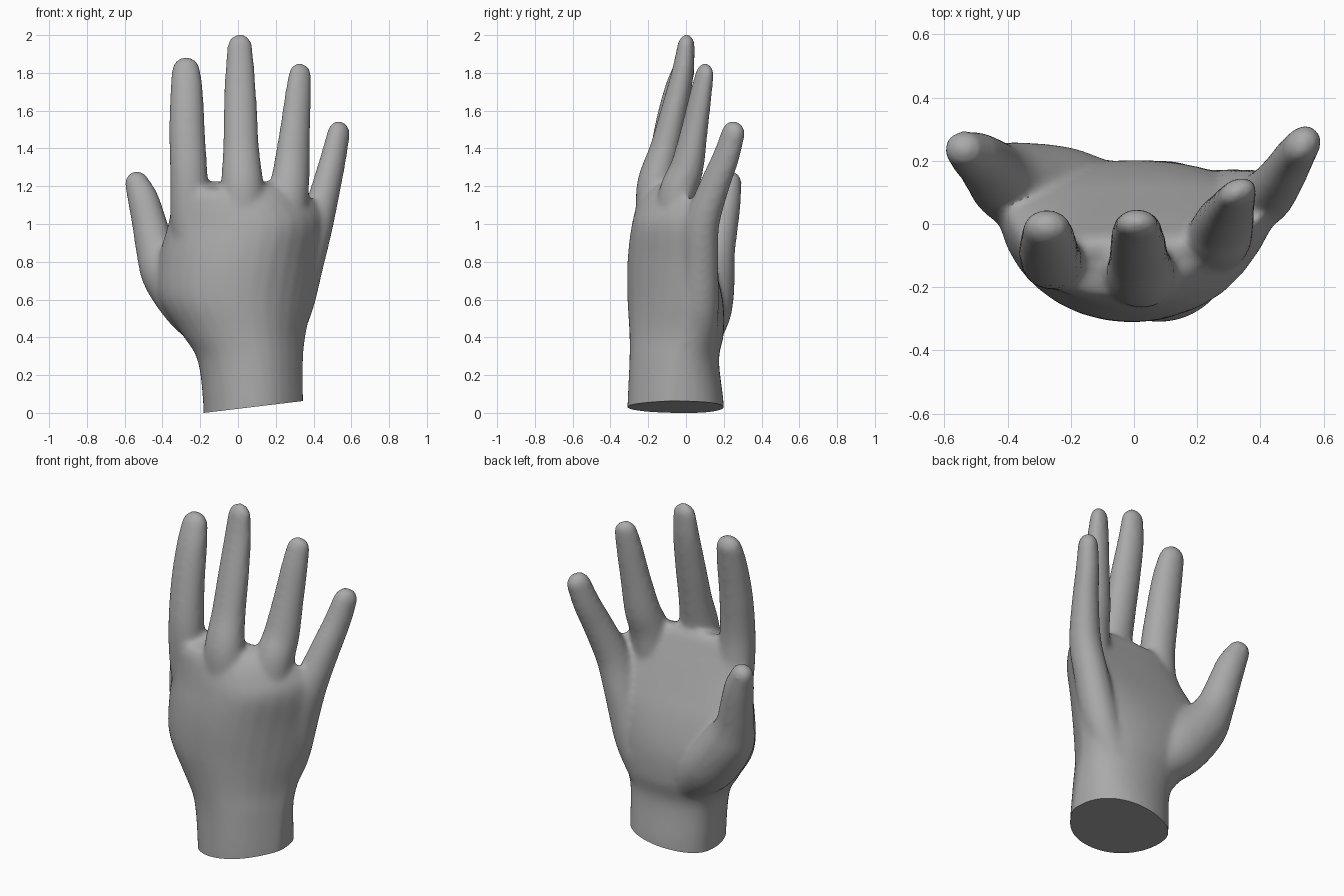
import bpy, bmesh, math
from mathutils import Vector

cube = bpy.data.objects.get("Cube")
if cube:
    bpy.data.objects.remove(cube, do_unlink=True)

SIDES = 32
TURN = [math.tau * i / SIDES for i in range(SIDES)]
bm = bmesh.new()


def loft(rings):
    """Skin a list of closed rings and cap both ends."""
    loops = [[bm.verts.new(p) for p in ring] for ring in rings]
    faces = [bm.faces.new(loops[0]), bm.faces.new(loops[-1])]
    for a, b in zip(loops, loops[1:]):
        for i in range(SIDES):
            j = (i + 1) % SIDES
            faces.append(bm.faces.new((a[i], a[j], b[j], b[i])))
    bmesh.ops.recalc_face_normals(bm, faces=faces)


def spline(points, steps=5):
    """Smooth curve through points of any dimension."""
    pts = [Vector(p) for p in points]
    pts = [pts[0] * 2 - pts[1]] + pts + [pts[-1] * 2 - pts[-2]]
    out = []
    for a, b, c, d in zip(pts, pts[1:], pts[2:], pts[3:]):
        for k in range(steps):
            t = k / steps
            out.append((b * 2 + (c - a) * t + (a * 2 - b * 5 + c * 4 - d) * t**2
                        + (b * 3 - a - c * 3 + d) * t**3) / 2)
    return out + [pts[-2]]


def finger(points, flat=0.75, roll=0):
    """Tapered tube (x, y, z, radius) that flattens towards a domed tip."""
    path = spline(points)
    end = (path[-1] - path[-2]).to_3d().normalized()
    tip, r = path[-1].to_3d(), path[-1].w
    for k in range(1, 6):
        a = k * math.pi / 11
        path.append(Vector((*(tip + end * r * math.sin(a)), r * math.cos(a))))
    last = len(path) - 1
    roll = math.radians(roll)
    rings = []
    for i, p in enumerate(path):
        d = (path[min(i + 1, last)] - path[max(i - 1, 0)]).to_3d().normalized()
        u = d.cross(Vector((0, 1, 0))).normalized()
        v = d.cross(u)
        wide = u * math.cos(roll) + v * math.sin(roll)
        thin = (v * math.cos(roll) - u * math.sin(roll)) * (1 - (1 - flat) * i / last)
        rings.append([p.to_3d() + (wide * math.cos(t) + thin * math.sin(t)) * p.w for t in TURN])
    loft(rings)


# Wrist and cupped palm: z, left x, right x, back y, edge y at each side, palm y
palm = [
    (-0.1, -0.185, 0.345, -0.31, -0.01, -0.09, 0.2),
    (0.05, -0.185, 0.345, -0.31, -0.01, -0.09, 0.2),
    (0.28, -0.215, 0.345, -0.30, -0.02, -0.05, 0.175),
    (0.42, -0.30, 0.36, -0.30, 0.0, 0.0, 0.2),
    (0.6, -0.42, 0.40, -0.31, 0.06, 0.03, 0.195),
    (0.8, -0.425, 0.44, -0.31, 0.06, 0.07, 0.14),
    (1.0, -0.37, 0.47, -0.29, -0.04, 0.08, 0.05),
    (1.11, -0.355, 0.41, -0.27, -0.08, 0.04, 0.0),
    (1.18, -0.35, 0.33, -0.25, -0.1, -0.02, -0.03),
    (1.225, -0.32, 0.24, -0.225, -0.11, -0.07, -0.06),
]
rings = []
for z, xl, xr, back, yl, yr, front in spline(palm):
    ring = []
    for t in TURN:
        c, s = math.cos(t), math.sin(t)
        edge = yl + (yr - yl) * (c + 1) / 2
        if s > 0:
            y = edge + s ** 0.75 * (front - edge)
        else:  # the little-finger side slopes away more
            y = edge - abs(s) ** (1 + 0.6 * max(c, 0)) * (edge - back)
        # the webs between the fingers slope down towards the back of the hand
        web = max(0, z - 0.9) * (y + 0.08)
        ring.append(((xl + xr) / 2 + c * (xr - xl) / 2, y, z + web))
    rings.append(ring)
loft(rings)

# Index finger
finger([(-0.2, -0.08, 0.7, 0.1), (-0.25, -0.1, 1.0, 0.105), (-0.26, -0.115, 1.25, 0.1),
        (-0.27, -0.085, 1.5, 0.095), (-0.272, -0.045, 1.7, 0.087), (-0.275, -0.015, 1.81, 0.076)])
# Middle finger
finger([(0.03, -0.14, 0.8, 0.11), (0.025, -0.155, 1.1, 0.117), (0.022, -0.155, 1.23, 0.111),
        (0.016, -0.11, 1.4, 0.096), (0.013, -0.062, 1.6, 0.089), (0.01, -0.018, 1.8, 0.079),
        (0.01, 0.0, 1.94, 0.067)], flat=0.65)
# Ring finger
finger([(0.25, -0.06, 0.9, 0.1), (0.268, -0.045, 1.15, 0.107), (0.284, 0.005, 1.3, 0.098),
        (0.302, 0.045, 1.5, 0.083), (0.318, 0.077, 1.68, 0.073), (0.328, 0.098, 1.79, 0.064)],
       flat=0.65, roll=25)
# Little finger running down into the heel of the palm
finger([(0.2, 0.06, 0.36, 0.1), (0.29, 0.07, 0.55, 0.105), (0.36, 0.075, 0.8, 0.1),
        (0.415, 0.085, 1.0, 0.095), (0.468, 0.15, 1.2, 0.083), (0.505, 0.21, 1.35, 0.075),
        (0.533, 0.25, 1.48, 0.067)], flat=0.8, roll=50)
# Thumb with its fleshy base
finger([(-0.06, 0.06, 0.4, 0.12), (-0.22, 0.09, 0.55, 0.155), (-0.37, 0.125, 0.73, 0.14),
        (-0.435, 0.16, 0.87, 0.107), (-0.468, 0.19, 1.0, 0.093), (-0.502, 0.215, 1.13, 0.083),
        (-0.535, 0.235, 1.215, 0.066)], flat=0.9)

mesh = bpy.data.meshes.new("hand")
bm.to_mesh(mesh)
bm.free()
hand = bpy.data.objects.new("hand", mesh)
bpy.context.collection.objects.link(hand)

# Fuse the parts into one soft skin
fuse = hand.modifiers.new("fuse", 'REMESH')
fuse.mode = 'VOXEL'
fuse.voxel_size = 0.014
soften = hand.modifiers.new("soften", 'SMOOTH')
soften.factor = 0.5
soften.iterations = 14
graph = bpy.context.evaluated_depsgraph_get()
skin = bpy.data.meshes.new_from_object(hand.evaluated_get(graph))
hand.modifiers.clear()
hand.data = skin

# Slanted flat cut at the wrist
bm = bmesh.new()
bm.from_mesh(skin)
cut = bmesh.ops.bisect_plane(bm, geom=bm.verts[:] + bm.edges[:] + bm.faces[:],
                             plane_co=(-0.18, 0, 0), plane_no=(-0.12, 0, 1), clear_inner=True)
rim = [e for e in cut["geom_cut"] if isinstance(e, bmesh.types.BMEdge)]
bmesh.ops.holes_fill(bm, edges=rim, sides=0)
bmesh.ops.recalc_face_normals(bm, faces=bm.faces[:])
bm.to_mesh(skin)
bm.free()

# Plain grey skin
grey = bpy.data.materials.new("plain_grey")
grey.use_nodes = True
colour = (0.4, 0.4, 0.4, 1)
grey.diffuse_color = colour
grey.node_tree.nodes["Principled BSDF"].inputs["Base Color"].default_value = colour
skin.materials.clear()
skin.materials.append(grey)

bpy.ops.object.select_all(action='DESELECT')
hand.select_set(True)
bpy.context.view_layer.objects.active = hand
bpy.ops.object.shade_smooth_by_angle(angle=math.radians(45))
